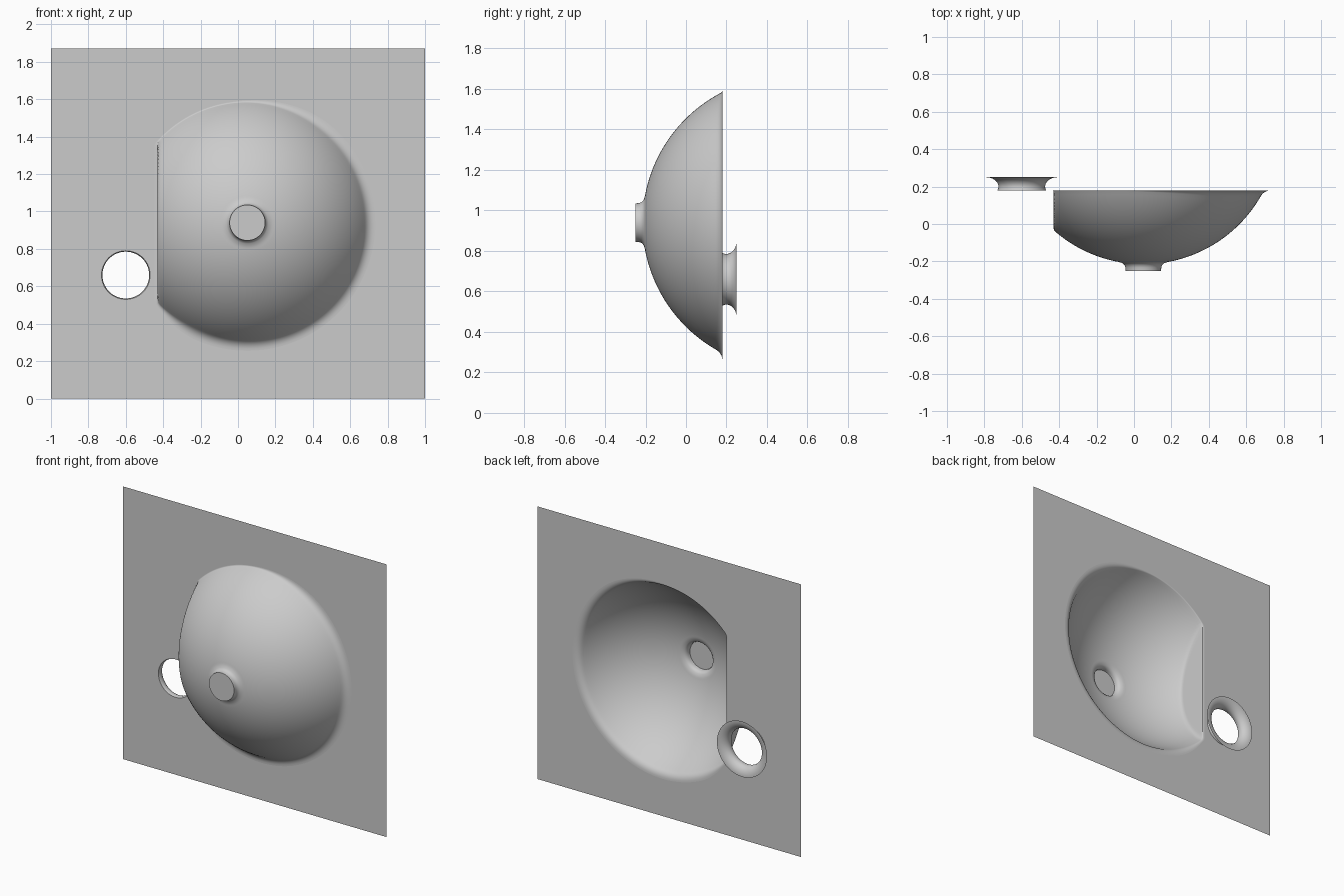
import bpy, bmesh
from math import sin, cos, pi, sqrt, degrees
from mathutils import Vector

cube = bpy.data.objects.get("Cube")
if cube:
    bpy.data.objects.remove(cube)

steel = bpy.data.materials.new("grey steel")
steel.use_nodes = True
steel.diffuse_color = (0.6, 0.6, 0.6, 1)
steel.node_tree.nodes["Principled BSDF"].inputs["Base Color"].default_value = (0.6, 0.6, 0.6, 1)

N = 240                       # segments around the bowl
CX, CZ = 0.05, 0.94           # bowl axis
DECK = 0.18                   # y of the flat sheet
RIM, BALL, BOTTOM = 0.645, 0.724, -0.215
WALL = 0.48                   # distance from axis to the flat side wall
HX, HZ = -0.6, 0.66           # overflow hole centre


def add_object(name, bm):
    mesh = bpy.data.meshes.new(name)
    bm.to_mesh(mesh)
    bm.free()
    obj = bpy.data.objects.new(name, mesh)
    bpy.context.collection.objects.link(obj)
    mesh.materials.append(steel)
    bpy.ops.object.select_all(action='DESELECT')
    obj.select_set(True)
    bpy.context.view_layer.objects.active = obj
    bpy.ops.object.shade_smooth_by_angle()


def loft(rows, cap=False):
    """Skin closed rings of points, optionally closing the first one."""
    bm = bmesh.new()
    rings = [[bm.verts.new(p) for p in row] for row in rows]
    for a, b in zip(rings, rings[1:]):
        for i in range(len(a)):
            j = (i + 1) % len(a)
            bm.faces.new((a[i], a[j], b[j], b[i]))
    if cap:
        bm.faces.new(rings[0][::-1])
    bmesh.ops.recalc_face_normals(bm, faces=bm.faces)
    bm.normal_update()
    if sum(f.normal.y * f.calc_area() for f in bm.faces) > 0:
        bmesh.ops.reverse_faces(bm, faces=bm.faces)
    return bm


def smooth(a, b, x):
    s = min(max((x - a) / (b - a), 0), 1)
    return s * s * (3 - 2 * s)


def ball_y(r):
    return BOTTOM + BALL - sqrt(BALL ** 2 - r ** 2)


def lip_size(t):
    """Rounding of the rim: full at right and bottom, tight at upper left."""
    a = degrees(t)
    a = a - 360 if a > 180 else a
    return 0.006 + 0.034 * smooth(100, 45, a) * smooth(-145, -115, a)


def clip(r, t, wall):
    """Limit a radius to the flat side wall with a slightly rounded corner."""
    if cos(t) > -0.1:
        return r
    w = wall / -cos(t)
    k = 0.012
    h = max(k - abs(r - w), 0) / k
    return min(r, w) - h * h * k / 4


def bowl_point(t, r, y, wall=WALL):
    rho = clip(r, t, wall)
    return Vector((CX + rho * cos(t), y, CZ + rho * sin(t)))


angles = [2 * pi * i / N for i in range(N)]

# Bowl: drain stub, spherical dish with flat wall, rounded rim
rows = [[bowl_point(t, r, y) for t in angles]
        for r, y in ((0.095, -0.25), (0.096, -0.232), (0.101, -0.219), (0.112, -0.209), (0.135, -0.202))]
DISH, LIP = 50, 7
for k in range(1, DISH + 1):
    row = []
    for t in angles:
        r = 0.135 + (RIM - 0.45 * lip_size(t) - 0.135) * k / DISH
        row.append(bowl_point(t, r, ball_y(r)))
    rows.append(row)
for k in range(1, LIP + 1):
    s = k / LIP
    row = []
    for t in angles:
        size = lip_size(t)
        r0 = RIM - 0.45 * size
        r = r0 * (1 - s) ** 2 + 2 * RIM * s * (1 - s) + (RIM + size) * s * s
        y = ball_y(r0) * (1 - s) ** 2 + DECK * (1 - (1 - s) ** 2)
        row.append(bowl_point(t, r, y, WALL + 0.02 * s * s))
    rows.append(row)
rim = rows[-1]
add_object("basin", loft(rows, cap=True))


# Overflow collar flaring out behind the sheet
def collar_ring(r, y):
    return [Vector((HX + r * cos(2 * pi * i / 96), y, HZ + r * sin(2 * pi * i / 96))) for i in range(96)]


flare = [(0.13, DECK), (0.126, 0.19)]
flare += [(0.19 - 0.065 * cos(a), 0.2 + 0.05 * sin(a)) for a in [pi / 2 * i / 10 for i in range(11)]]
collar = [collar_ring(r, y) for r, y in flare]
add_object("overflow_collar", loft(collar))

# Flat sheet with both openings
bm = bmesh.new()
corners = [Vector((x, DECK, z)) for x, z in ((-1, 0), (1, 0), (1, 1.87), (-1, 1.87))]
for ring in (corners, rim, collar[0]):
    vs = [bm.verts.new((p.x, DECK, p.z)) for p in ring]
    for a, b in zip(vs, vs[1:] + vs[:1]):
        bm.edges.new((a, b))
bmesh.ops.triangle_fill(bm, use_beauty=True, edges=bm.edges[:], normal=(0, -1, 0))
bm.normal_update()
for f in bm.faces:
    if f.normal.y > 0:
        f.normal_flip()
add_object("countertop_sheet", bm)
